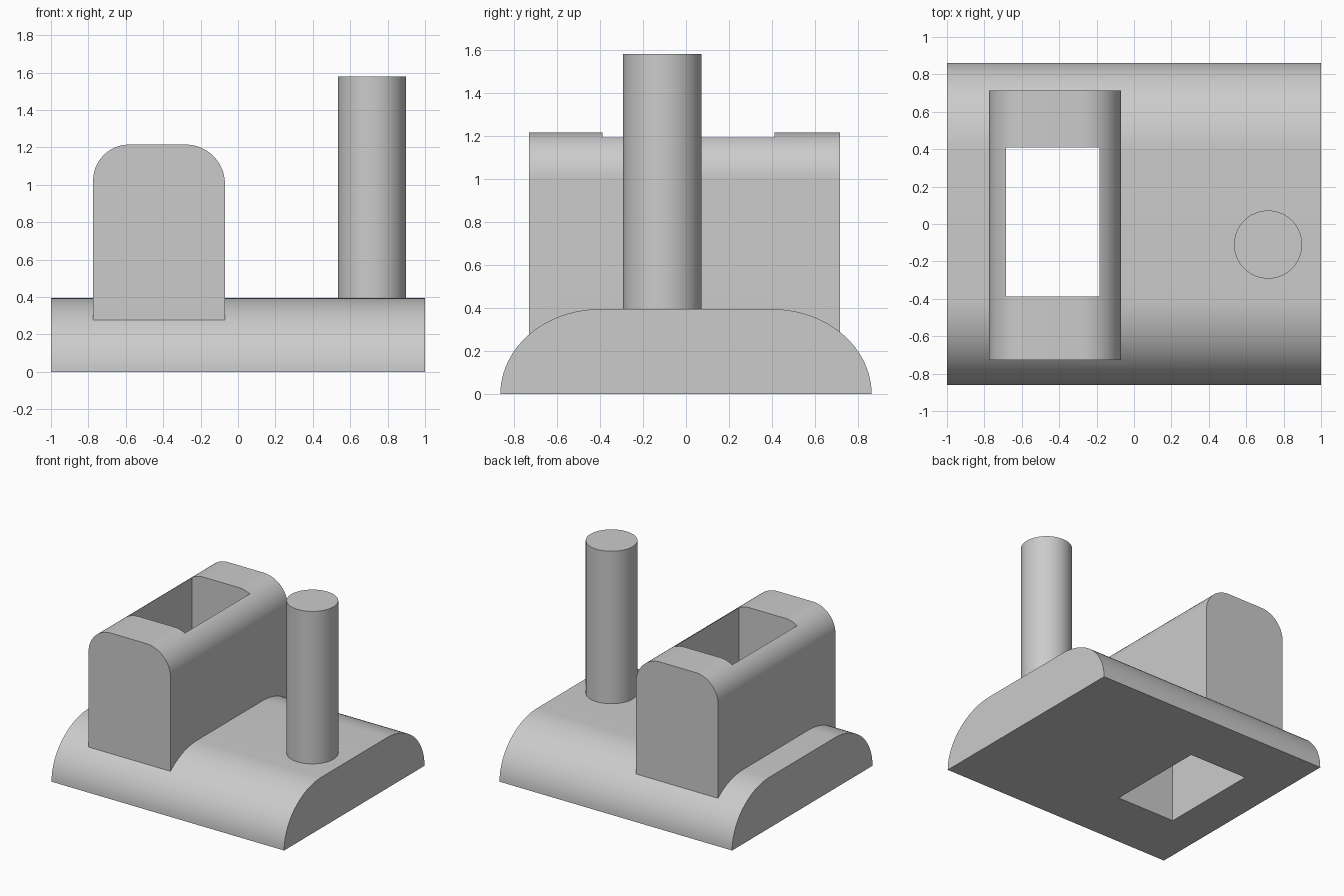
import bpy, bmesh
from math import sin, cos, pi, radians

if "Cube" in bpy.data.objects:
    bpy.data.objects.remove(bpy.data.objects["Cube"])

SEG = 24


def arc(cx, cz, rx, rz, a0, a1):
    return [(cx + rx * cos(a0 + (a1 - a0) * i / SEG),
             cz + rz * sin(a0 + (a1 - a0) * i / SEG)) for i in range(SEG + 1)]


def prism(name, profile, place, start, end):
    """Extrude a closed 2D profile between start and end along one axis."""
    bm = bmesh.new()
    a = [bm.verts.new(place(u, v, start)) for u, v in profile]
    b = [bm.verts.new(place(u, v, end)) for u, v in profile]
    bm.faces.new(a)
    bm.faces.new(b)
    n = len(a)
    for i in range(n):
        j = (i + 1) % n
        bm.faces.new((a[i], a[j], b[j], b[i]))
    bmesh.ops.recalc_face_normals(bm, faces=bm.faces)
    me = bpy.data.meshes.new(name)
    bm.to_mesh(me)
    bm.free()
    ob = bpy.data.objects.new(name, me)
    bpy.context.collection.objects.link(ob)
    return ob


def boolean(target, other, operation):
    mod = target.modifiers.new(operation.lower(), 'BOOLEAN')
    mod.operation, mod.object, mod.solver = operation, other, 'EXACT'
    bpy.context.view_layer.objects.active = target
    bpy.ops.object.modifier_apply(modifier=mod.name)
    bpy.data.objects.remove(other)


def smooth(ob):
    bpy.ops.object.select_all(action='DESELECT')
    ob.select_set(True)
    bpy.context.view_layer.objects.active = ob
    bpy.ops.object.shade_smooth_by_angle(angle=radians(30))


def along_x(u, v, w):
    return (w, u, v)


def along_y(u, v, w):
    return (u, w, v)


# Base slab with two long rounded shoulders
base = prism("base_with_housing",
             arc(0.40, 0, 0.462, 0.395, 0, pi / 2)
             + arc(-0.40, 0, 0.462, 0.395, pi / 2, pi),
             along_x, -1, 1)

# Upright housing with rounded top edges
housing = prism("housing",
                [(-0.775, 0.1), (-0.07, 0.1)]
                + arc(-0.28, 1.005, 0.21, 0.21, 0, pi / 2)
                + arc(-0.582, 1.02, 0.193, 0.195, pi / 2, pi),
                along_y, -0.728, 0.714)
boolean(base, housing, 'UNION')

# Rectangular shaft right through housing and base
shaft = prism("shaft_cutter",
              [(-0.684, -0.5), (-0.185, -0.5), (-0.185, 2), (-0.684, 2)],
              along_y, -0.388, 0.41)
boolean(base, shaft, 'DIFFERENCE')
smooth(base)

# Round post standing on the base
z0, z1 = 0.39, 1.58
bpy.ops.mesh.primitive_cylinder_add(vertices=64, radius=0.182, depth=z1 - z0,
                                    location=(0.717, -0.11, (z0 + z1) / 2))
post = bpy.context.object
post.name = "post"
smooth(post)
